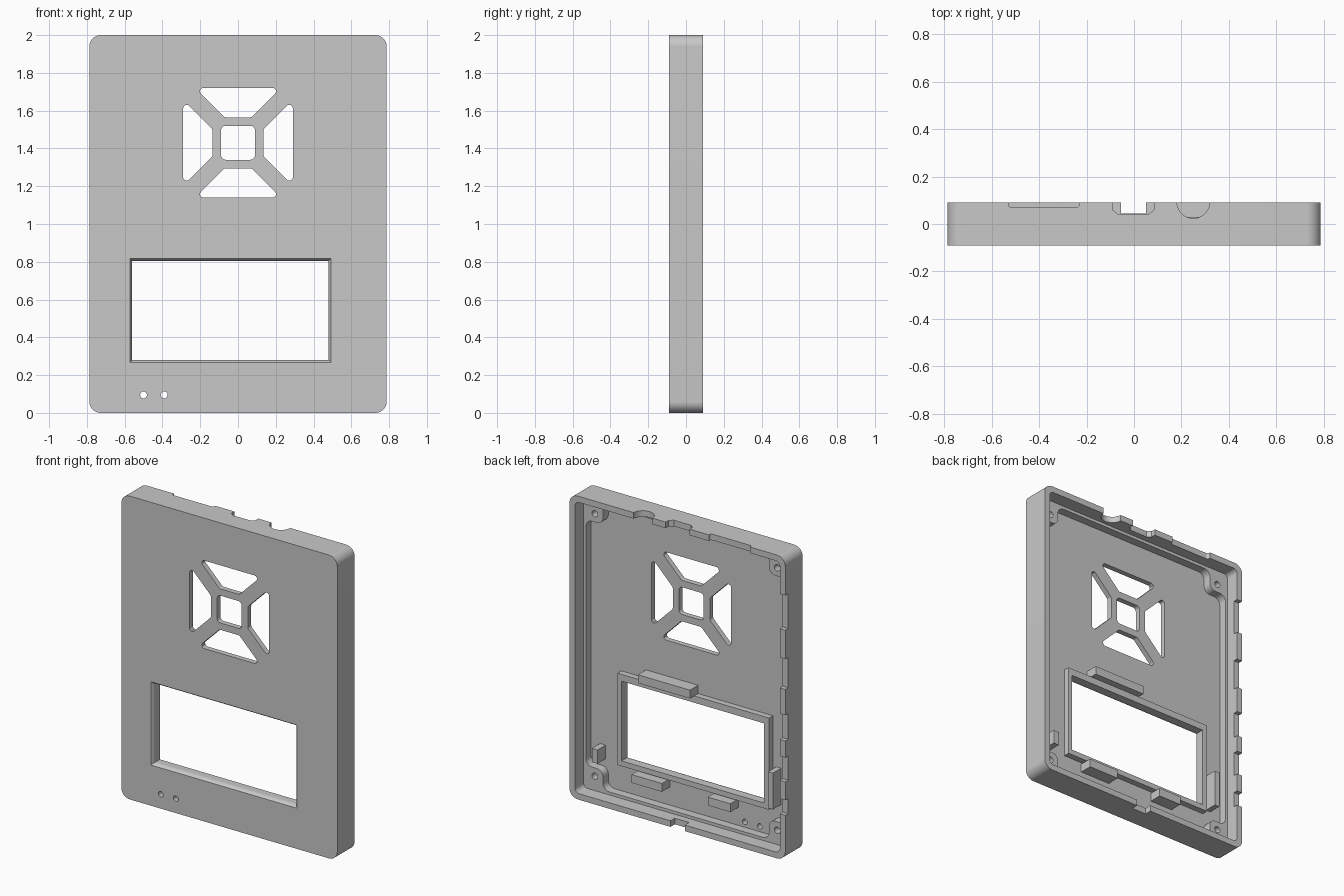
import bpy, bmesh, math
from mathutils import Vector

cube = bpy.data.objects.get("Cube")
if cube:
    bpy.data.objects.remove(cube, do_unlink=True)

GREY = (0.58, 0.58, 0.58)
mat = bpy.data.materials.new("plain grey")
mat.use_nodes = True
mat.diffuse_color = (*GREY, 1)
mat.node_tree.nodes["Principled BSDF"].inputs["Base Color"].default_value = (*GREY, 1)

HALF_W, HEIGHT, BACK, FRONT = 0.787, 2.0, 0.09, -0.09
FLOOR, LEDGE = -0.055, 0.0


def rounded(pts, r, steps=6):
    """Round every corner of a polygon, convex or concave."""
    out = []
    for i, p in enumerate(pts):
        p = Vector(p)
        a = (Vector(pts[i - 1]) - p).normalized()
        b = (Vector(pts[(i + 1) % len(pts)]) - p).normalized()
        half = a.angle(b) / 2
        t = r / math.tan(half)
        centre = p + (a + b).normalized() * (r / math.sin(half))
        u, v = p + a * t - centre, p + b * t - centre
        for k in range(steps + 1):
            out.append(centre + u.lerp(v, k / steps).normalized() * r)
    return out


def rect(x0, x1, z0, z1):
    return [(x0, z0), (x1, z0), (x1, z1), (x0, z1)]


def circle(x, z, r, n=24):
    return [(x + r * math.cos(2 * math.pi * k / n),
             z + r * math.sin(2 * math.pi * k / n)) for k in range(n)]


def loft(name, sections, axis="y"):
    """Join outlines placed at rising depths along y, or along z."""
    bm = bmesh.new()
    rings = []
    for pts, d in sections:
        rings.append([bm.verts.new((p[0], d, p[1]) if axis == "y" else (p[0], p[1], d))
                      for p in pts])
    bm.faces.new(rings[0][::-1])
    bm.faces.new(rings[-1])
    n = len(rings[0])
    for lo, hi in zip(rings, rings[1:]):
        for i in range(n):
            j = (i + 1) % n
            bm.faces.new((lo[i], lo[j], hi[j], hi[i]))
    if bm.calc_volume(signed=True) < 0:
        bmesh.ops.reverse_faces(bm, faces=bm.faces)
    mesh = bpy.data.meshes.new(name)
    bm.to_mesh(mesh)
    bm.free()
    mesh.materials.append(mat)
    ob = bpy.data.objects.new(name, mesh)
    bpy.context.collection.objects.link(ob)
    return ob


def prism(name, pts, d0, d1, axis="y"):
    return loft(name, [(pts, d0), (pts, d1)], axis)


def activate(ob):
    bpy.ops.object.select_all(action="DESELECT")
    ob.select_set(True)
    bpy.context.view_layer.objects.active = ob


def cut(ob, cutters):
    activate(ob)
    for c in cutters:
        c.hide_render = True
        m = ob.modifiers.new("cut", "BOOLEAN")
        m.operation, m.solver, m.object = "DIFFERENCE", "EXACT", c
        bpy.ops.object.modifier_apply(modifier=m.name)


# Case with rounded corners
case = prism("case_shell", rounded(rect(-HALF_W, HALF_W, 0, HEIGHT), 0.06, 10), FRONT, BACK)
cutters = []


def cutter(pts, d0, d1, axis="y"):
    cutters.append(prism("cutter", pts, d0, d1, axis))


# Upper cavity inside the rim
cutter(rounded(rect(-HALF_W + 0.04, HALF_W - 0.04, 0.04, HEIGHT - 0.04), 0.03), LEDGE, 0.2)

# Lower cavity, stepping around the four screw bosses
w, h, bw, bh = HALF_W - 0.057, 0.94, 0.605, 0.81
quarter = [(w, bh), (bw, bh), (bw, h)]
outline = quarter + [(-x, z) for x, z in reversed(quarter)]
outline += [(-x, -z) for x, z in outline]
cutter(rounded([(x, z + 1) for x, z in outline], 0.045), FLOOR, 0.1)

# Screw holes
for x in (-0.665, 0.665):
    for z in (0.135, 1.865):
        cutter(circle(x, z, 0.021), -0.045, 0.1)

# Speaker grille: square centre and four trapezoids
GZ = 1.43
cutter(rounded(rect(-0.09, 0.09, GZ - 0.09, GZ + 0.09), 0.025), -0.2, 0.05)
trapezoid = rounded([(-0.072, 0.135), (0.072, 0.135), (0.227, 0.29), (-0.227, 0.29)], 0.018)
for k in range(4):
    c, s = math.cos(k * math.pi / 2), math.sin(k * math.pi / 2)
    cutter([(x * c - z * s, GZ + x * s + z * c) for x, z in trapezoid], -0.2, 0.05)

# Indicator holes
for x in (-0.5, -0.39):
    cutter(circle(x, 0.095, 0.018), -0.2, 0.05)


# Screen window, eased at the front edge
def window(grow):
    return rect(-0.56 - grow, 0.48 + grow, 0.28 - grow, 0.805 + grow)


window_cutter = loft("window_cutter", [(window(0.012), -0.1), (window(0.012), FRONT),
                                       (window(0.004), -0.08), (window(0), -0.066),
                                       (window(0), 0.2)])
cutters.append(window_cutter)

# Port notches in the top wall
top = (HEIGHT - 0.05, HEIGHT + 0.05)
cutter(rounded([(-0.53, 0.07), (-0.23, 0.07), (-0.23, 0.15), (-0.53, 0.15)], 0.015), *top, "z")
cutter([(-0.09, 0.06), (-0.065, 0.04), (0.06, 0.04), (0.085, 0.06),
        (0.085, 0.15), (-0.09, 0.15)], *top, "z")
cutter(circle(0.25, 0.093, 0.069, 40), *top, "z")

# Port notch in the bottom wall
cutter(rect(-0.055, 0.05, 0.045, 0.15), -0.05, 0.05, "z")

# Row of notches in one side wall
for z0, z1 in ((1.52, 1.75), (1.13, 1.33), (0.79, 0.96), (0.52, 0.68), (0.3, 0.4)):
    cutter(rect(-0.85, -0.735, z0, z1), 0.06, 0.15)

cut(case, cutters)

# Raised frame behind the window
frame = prism("window_frame", rect(-0.595, 0.51, 0.245, 0.85), FLOOR - 0.005, -0.015)
cut(frame, [window_cutter])

# Retaining blocks around the frame
blocks = {
    "top_block": (-0.05, 0.33, 0.85, 0.905),
    "bottom_left_block": (0.155, 0.375, 0.18, 0.235),
    "bottom_right_block": (-0.345, -0.18, 0.18, 0.235),
    "right_block": (-0.655, -0.62, 0.28, 0.52),
    "left_block": (0.625, 0.665, 0.24, 0.33),
}
parts = [case, frame]
for name, box in blocks.items():
    parts.append(prism(name, rect(*box), FLOOR - 0.005, 0.03))

for c in cutters:
    bpy.data.objects.remove(c, do_unlink=True)
for ob in parts:
    activate(ob)
    bpy.ops.object.shade_smooth_by_angle(angle=math.radians(30))
